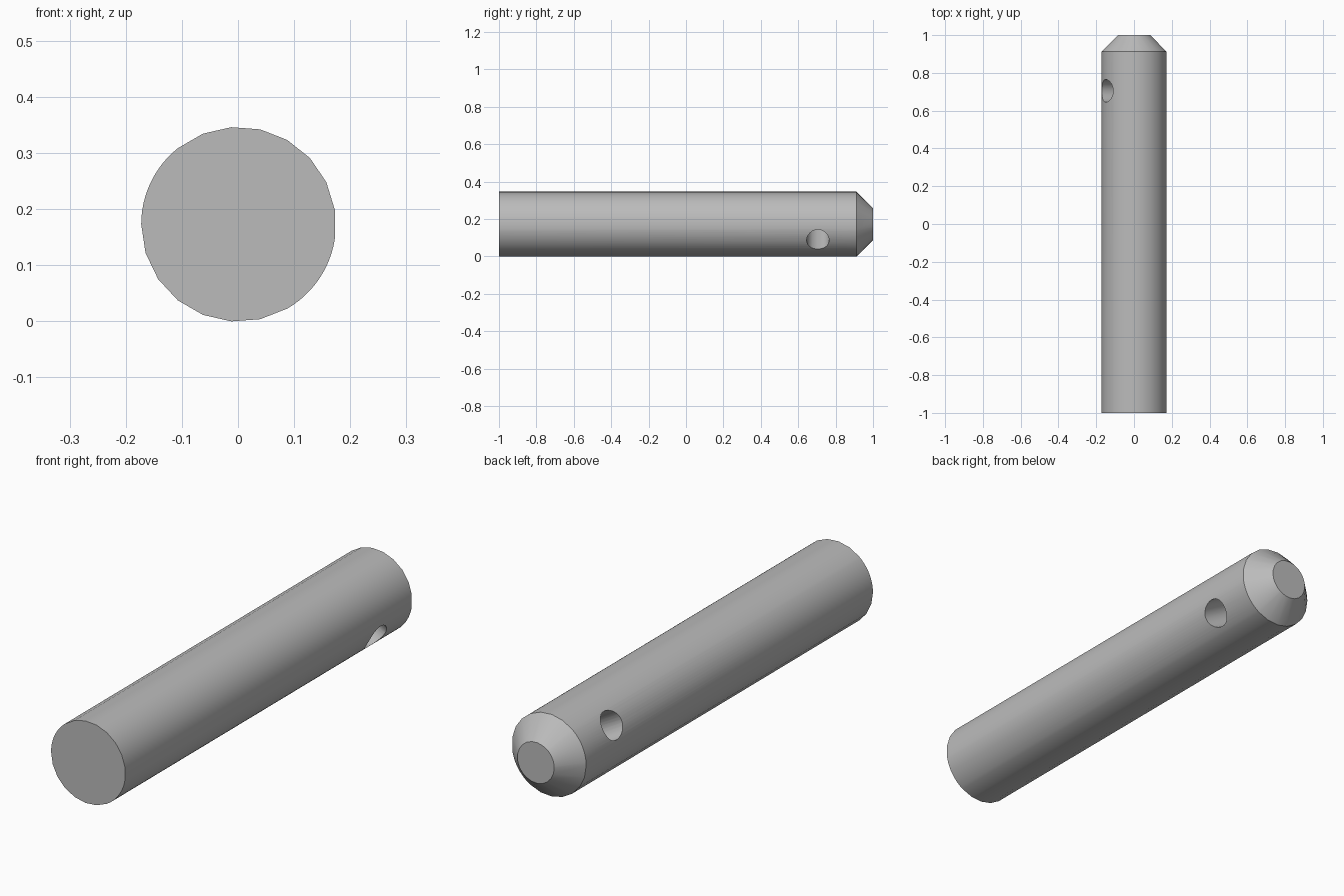
import bpy, bmesh, math
from mathutils import Matrix, Vector

cube = bpy.data.objects.get("Cube")
if cube:
    bpy.data.objects.remove(cube)

RADIUS, TIP_RADIUS, HOLE_RADIUS = 0.1735, 0.086, 0.06
CENTRE = Vector((0.001, 0, 0.173))
HOLE_ANGLE = math.radians(-30)
SIDES = 21

steel = bpy.data.materials.new("grey steel")
steel.use_nodes = True
GREY = (0.5, 0.5, 0.5, 1)
steel.diffuse_color = GREY
steel.node_tree.nodes["Principled BSDF"].inputs["Base Color"].default_value = GREY


def add_object(name, bm):
    mesh = bpy.data.meshes.new(name)
    bmesh.ops.recalc_face_normals(bm, faces=bm.faces)
    bm.to_mesh(mesh)
    bm.free()
    mesh.materials.append(steel)
    obj = bpy.data.objects.new(name, mesh)
    bpy.context.collection.objects.link(obj)
    return obj


def ring_angles():
    """Even steps, with finer steps where the cross hole meets the surface."""
    step = math.tau / SIDES
    angles = []
    for i in range(SIDES):
        start = math.pi + i * step
        near_hole = abs(math.cos(start + step / 2 - HOLE_ANGLE)) > 0.87
        parts = 4 if near_hole else 1
        angles += [start + step * k / parts for k in range(parts)]
    return angles


# Pin body: straight shaft with a chamfered tip
bm = bmesh.new()
angles = ring_angles()
rings = []
for y, r in ((-1, RADIUS), (0.912, RADIUS), (1, TIP_RADIUS)):
    rings.append([bm.verts.new(CENTRE + Vector((r * math.cos(a), y, r * math.sin(a))))
                  for a in angles])
for low, high in zip(rings, rings[1:]):
    for i in range(len(angles)):
        j = (i + 1) % len(angles)
        bm.faces.new((low[i], low[j], high[j], high[i]))
bm.faces.new(rings[0])
bm.faces.new(rings[-1])
pin = add_object("pin_body", bm)

# Slanted cross hole through the shaft
bm = bmesh.new()
bmesh.ops.create_cone(bm, cap_ends=True, segments=32, radius1=HOLE_RADIUS,
                      radius2=HOLE_RADIUS, depth=1)
direction = Vector((math.cos(HOLE_ANGLE), 0, math.sin(HOLE_ANGLE)))
turn = direction.to_track_quat("Z", "Y").to_matrix().to_4x4()
bm.transform(Matrix.Translation(CENTRE + Vector((0, 0.705, 0))) @ turn)
cutter = add_object("hole_cutter", bm)

cut = pin.modifiers.new("cross_hole", "BOOLEAN")
cut.operation = "DIFFERENCE"
cut.solver = "EXACT"
cut.object = cutter
bpy.ops.object.select_all(action="DESELECT")
pin.select_set(True)
bpy.context.view_layer.objects.active = pin
bpy.ops.object.modifier_apply(modifier=cut.name)
bpy.data.objects.remove(cutter)

# Smooth round surfaces, crisp rims
bpy.ops.object.shade_smooth_by_angle(angle=math.radians(30))
